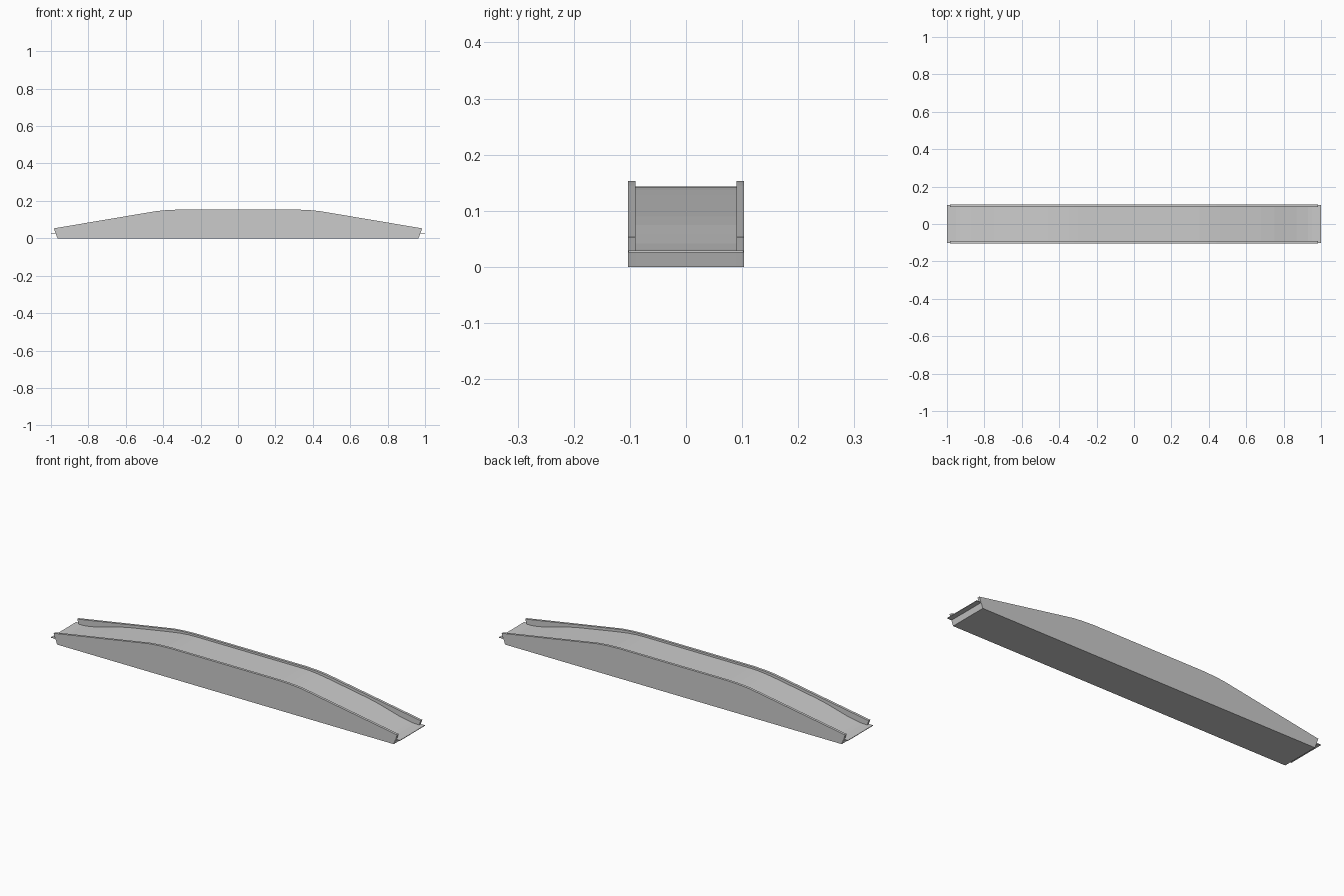
import bpy, bmesh

if "Cube" in bpy.data.objects:
    bpy.data.objects.remove(bpy.data.objects["Cube"])


def extrude_profile(name, points, y0, y1):
    """Extrude an xz outline between two y positions."""
    bm = bmesh.new()
    face = bm.faces.new([bm.verts.new((x, y0, z)) for x, z in points])
    new = bmesh.ops.extrude_face_region(bm, geom=[face])["geom"]
    bmesh.ops.translate(bm, vec=(0, y1 - y0, 0),
                        verts=[v for v in new if isinstance(v, bmesh.types.BMVert)])
    bmesh.ops.recalc_face_normals(bm, faces=bm.faces[:])
    mesh = bpy.data.meshes.new(name)
    bm.to_mesh(mesh)
    bm.free()
    obj = bpy.data.objects.new(name, mesh)
    bpy.context.collection.objects.link(obj)
    return obj


def symmetric(half):
    """Complete a right-half outline (bottom to top) with its mirror."""
    return half + [(-x, z) for x, z in reversed(half)]


OUT, INNER = 0.103, 0.09

# Deck body: ramp easing up from each end to a flat middle
deck = [(0.965, 0), (0.975, 0.027), (0.93, 0.031), (0.87, 0.042), (0.81, 0.058),
        (0.75, 0.075), (0.68, 0.090), (0.46, 0.128), (0.40, 0.137), (0.35, 0.142),
        (0.30, 0.1435)]
extrude_profile("ramp_deck", symmetric(deck), -INNER, INNER)

# Side walls rising just above the deck
wall = [(0.965, 0), (0.985, 0.053), (0.44, 0.145), (0.39, 0.150), (0.32, 0.1535)]
for side, label in ((-1, "front"), (1, "back")):
    extrude_profile(label + "_side_wall", symmetric(wall), side * INNER, side * OUT)

# Thin base plate whose ends stick out as entry lips
lip = [(1.0, 0.026), (1.0, 0.029)]
extrude_profile("entry_lip_plate", symmetric(lip), -OUT + 0.0003, OUT - 0.0003)
